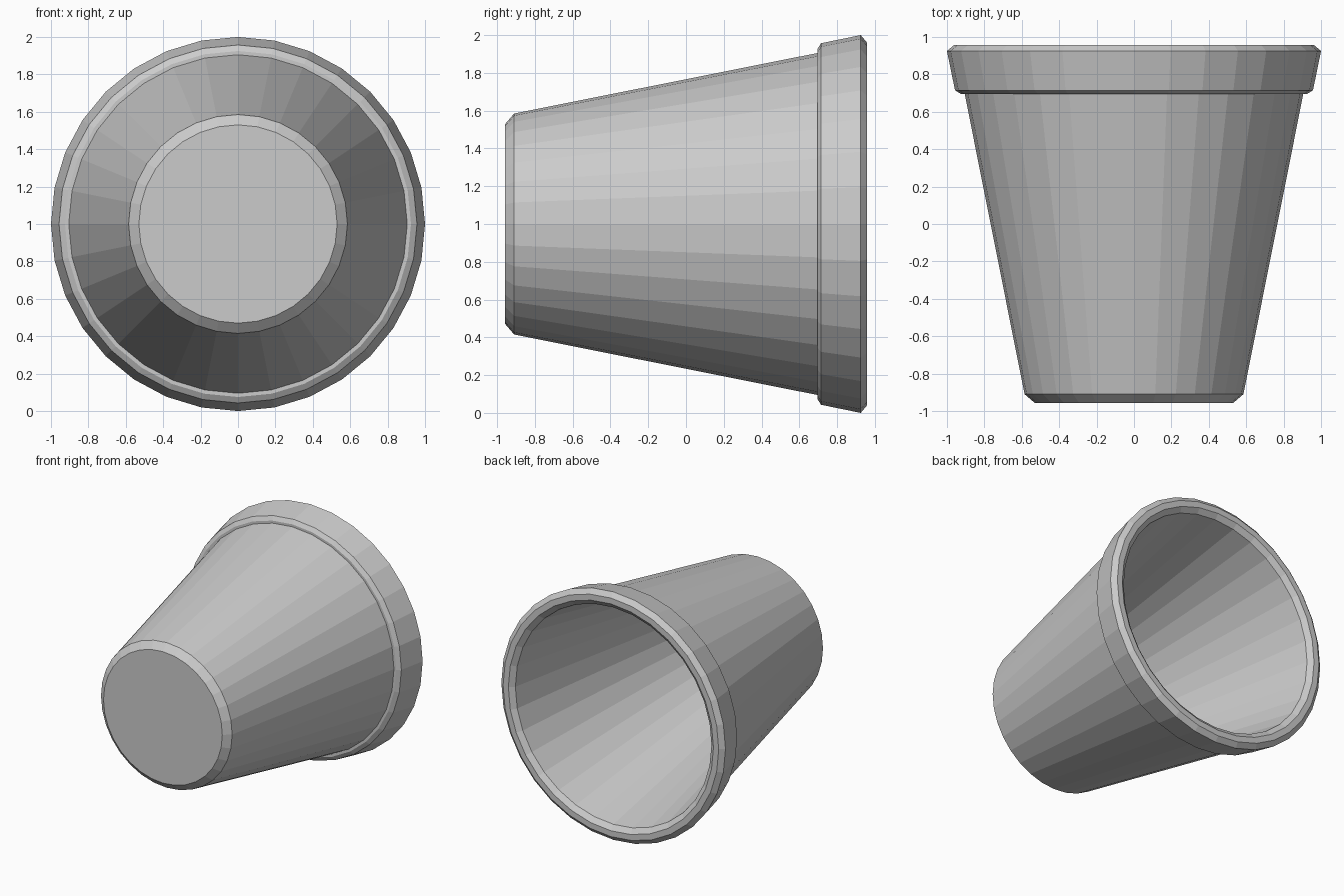
import bpy, bmesh
from math import cos, sin, tau

if "Cube" in bpy.data.objects:
    bpy.data.objects.remove(bpy.data.objects["Cube"])

SIDES = 32


def lathe_y(name, profile, centre_z):
    """Revolve (radius, y) points about the y axis; both ends are capped flat."""
    bm = bmesh.new()
    rings = [[bm.verts.new((r * cos(tau * i / SIDES), y, centre_z + r * sin(tau * i / SIDES)))
              for i in range(SIDES)] for r, y in profile]
    for a, b in zip(rings, rings[1:]):
        for i in range(SIDES):
            j = (i + 1) % SIDES
            bm.faces.new((a[i], a[j], b[j], b[i]))
    bm.faces.new(rings[0])
    bm.faces.new(rings[-1])
    bmesh.ops.recalc_face_normals(bm, faces=bm.faces)
    mesh = bpy.data.meshes.new(name)
    bm.to_mesh(mesh)
    bm.free()
    obj = bpy.data.objects.new(name, mesh)
    bpy.context.collection.objects.link(obj)
    return obj


# Flower pot lying on its side, opening towards +y
outside = [(0.53, -0.957), (0.585, -0.91), (0.905, 0.695)]           # base bevel and wall
rim = [(0.925, 0.695), (0.957, 0.715), (1.0, 0.925), (0.962, 0.957),  # bevelled collar
       (0.915, 0.957), (0.875, 0.925)]                                # lip
inside = [(0.515, -0.86)]                                             # inner wall to floor
lathe_y("flower_pot", outside + rim + inside, 1.0)
